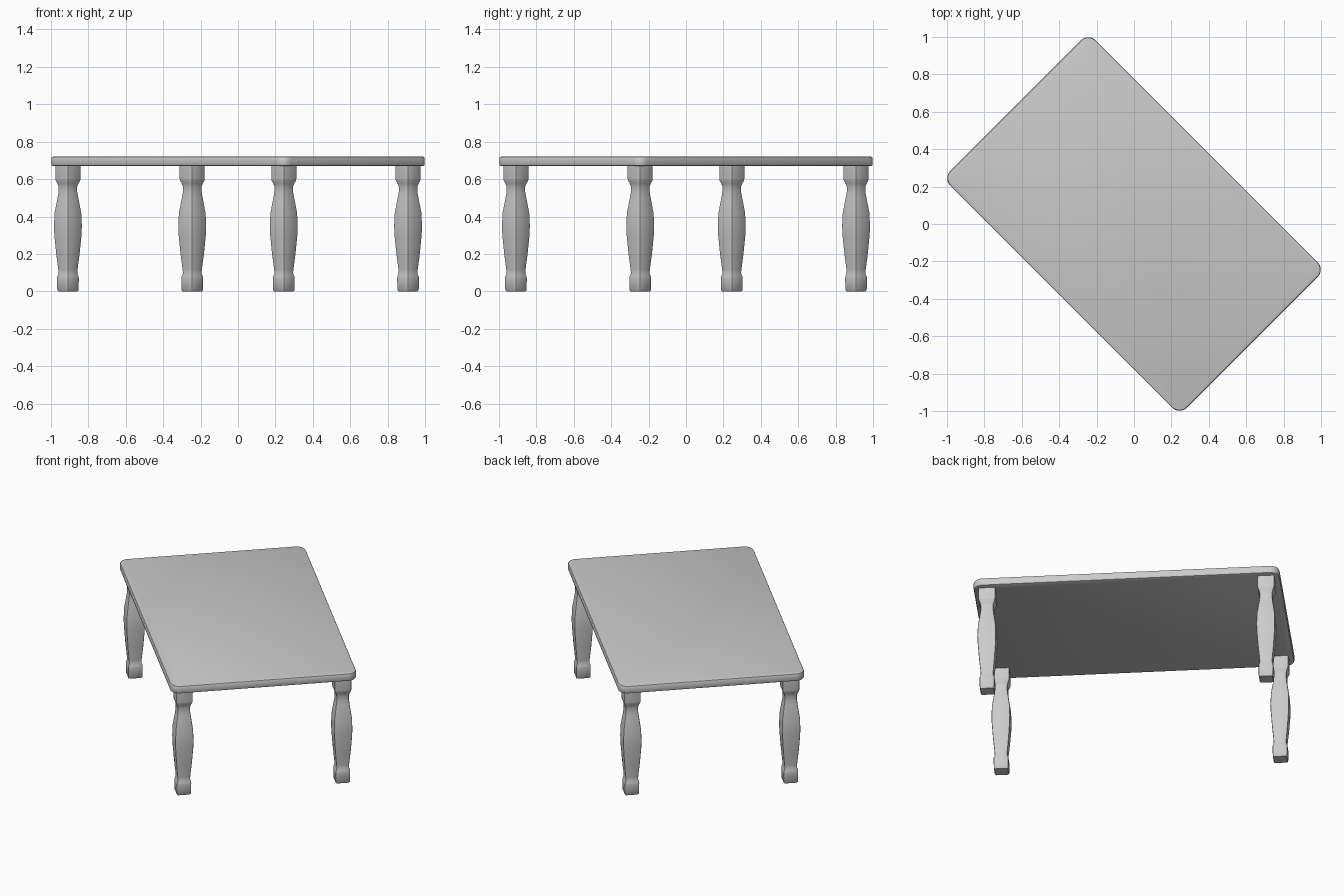
import bpy, bmesh, math
from mathutils import Matrix

cube = bpy.data.objects.get("Cube")
if cube:
    bpy.data.objects.remove(cube, do_unlink=True)

grey = bpy.data.materials.new("light_grey")
grey.use_nodes = True
colour = (0.6, 0.6, 0.6, 1)
grey.diffuse_color = colour
grey.node_tree.nodes["Principled BSDF"].inputs["Base Color"].default_value = colour

TURN = Matrix.Rotation(math.radians(-45), 4, "Z")  # table stands diagonally


def loft(name, rings, angle):
    """Join a stack of outlines (lists of points) into a closed solid."""
    bm = bmesh.new()
    loops = [[bm.verts.new(p) for p in ring] for ring in rings]
    n = len(loops[0])
    for low, high in zip(loops, loops[1:]):
        for i in range(n):
            j = (i + 1) % n
            bm.faces.new((low[i], low[j], high[j], high[i]))
    bm.faces.new(loops[0][::-1])
    bm.faces.new(loops[-1])
    mesh = bpy.data.meshes.new(name)
    bm.to_mesh(mesh)
    bm.free()
    mesh.materials.append(grey)
    obj = bpy.data.objects.new(name, mesh)
    bpy.context.collection.objects.link(obj)
    bpy.ops.object.select_all(action="DESELECT")
    obj.select_set(True)
    bpy.context.view_layer.objects.active = obj
    bpy.ops.object.shade_smooth_by_angle(angle=math.radians(angle))
    return obj


def rounded_outline(half_x, half_y, radius, z, steps, cx=0, cy=0):
    """Rectangle outline with rounded corners, counter-clockwise."""
    points = []
    for k, (sx, sy) in enumerate(((1, 1), (-1, 1), (-1, -1), (1, -1))):
        for i in range(steps + 1):
            a = math.pi / 2 * (k + i / steps)
            points.append(TURN @ Matrix.Translation((
                cx + sx * (half_x - radius) + radius * math.cos(a),
                cy + sy * (half_y - radius) + radius * math.sin(a), z)).to_translation())
    return points


# Table top with softened rim
rim = [(0.01, 0.67), (0.003, 0.673), (0, 0.68), (0, 0.71), (0.003, 0.717), (0.01, 0.72)]
loft("table_top", [rounded_outline(0.895 - d, 0.55 - d, 0.055 - d, z, 5)
                   for d, z in rim], 40)

# Square turned legs: half width and height
leg_profile = [(0.038, 0), (0.042, 0.006), (0.043, 0.07), (0.042, 0.08),
               (0.037, 0.095), (0.038, 0.115), (0.046, 0.2), (0.053, 0.3),
               (0.0545, 0.35), (0.052, 0.42), (0.041, 0.5), (0.037, 0.53),
               (0.037, 0.56), (0.041, 0.575), (0.048, 0.592), (0.049, 0.6),
               (0.049, 0.675)]
for side, sx in (("left", 1), ("right", -1)):
    for end, sy in (("front", -1), ("back", 1)):
        loft(f"{end}_{side}_leg",
             [rounded_outline(w, w, 0.006, z, 2, sx * 0.816, sy * 0.47)
              for w, z in leg_profile], 35)
